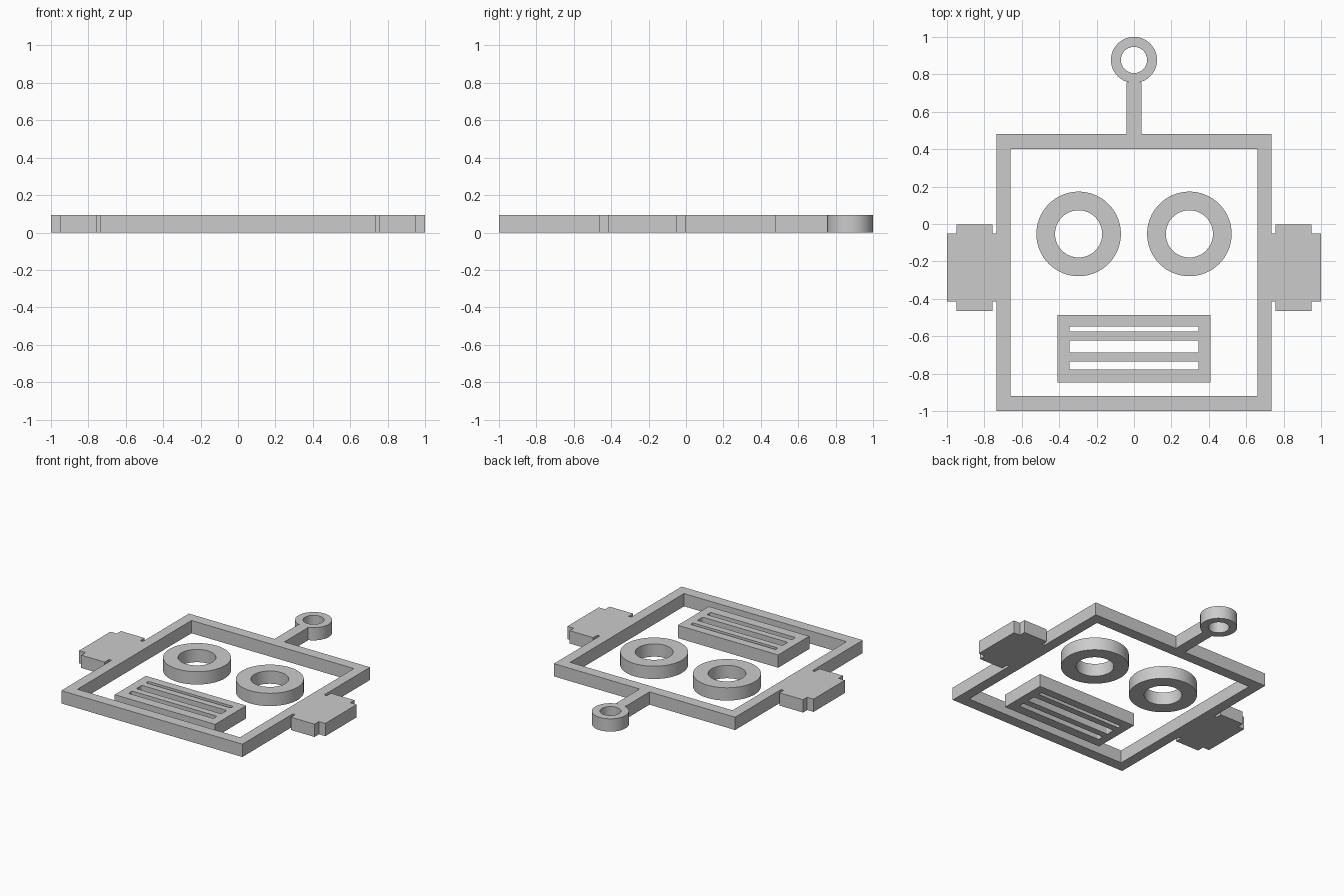
import bpy, bmesh, math

if "Cube" in bpy.data.objects:
    bpy.data.objects.remove(bpy.data.objects["Cube"])

H = 0.094  # plate thickness


def rect(x0, y0, x1, y1):
    return [(x0, y0), (x1, y0), (x1, y1), (x0, y1)]


def circle(cx, cy, r, n=96):
    return [(cx + r * math.cos(2 * math.pi * i / n),
             cy + r * math.sin(2 * math.pi * i / n)) for i in range(n)]


def soft_rect(x0, y0, x1, y1, r=0.007, n=4):
    pts = []
    corners = [(x1 - r, y1 - r), (x0 + r, y1 - r), (x0 + r, y0 + r), (x1 - r, y0 + r)]
    for k, (cx, cy) in enumerate(corners):
        for i in range(n + 1):
            a = math.pi / 2 * (k + i / n)
            pts.append((cx + r * math.cos(a), cy + r * math.sin(a)))
    return pts


def plate(name, loops):
    """Extrude a flat outline with holes (first loop outer, the rest holes)."""
    cu = bpy.data.curves.new(name + "_profile", 'CURVE')
    cu.dimensions = '2D'
    cu.fill_mode = 'BOTH'
    cu.extrude = H / 2
    for pts in loops:
        sp = cu.splines.new('POLY')
        sp.points.add(len(pts) - 1)
        for p, (x, y) in zip(sp.points, pts):
            p.co = (x, y, 0, 1)
        sp.use_cyclic_u = True
    tmp = bpy.data.objects.new(name + "_tmp", cu)
    bpy.context.collection.objects.link(tmp)
    dg = bpy.context.evaluated_depsgraph_get()
    me = bpy.data.meshes.new_from_object(tmp.evaluated_get(dg))
    bpy.data.objects.remove(tmp)
    bpy.data.curves.remove(cu)
    bm = bmesh.new()
    bm.from_mesh(me)
    bmesh.ops.remove_doubles(bm, verts=bm.verts, dist=1e-5)
    bmesh.ops.translate(bm, verts=bm.verts, vec=(0, 0, H / 2))
    bmesh.ops.recalc_face_normals(bm, faces=bm.faces)
    bm.to_mesh(me)
    bm.free()
    me.name = name
    ob = bpy.data.objects.new(name, me)
    bpy.context.collection.objects.link(ob)
    bpy.ops.object.select_all(action='DESELECT')
    ob.select_set(True)
    bpy.context.view_layer.objects.active = ob
    bpy.ops.object.shade_smooth_by_angle(angle=math.radians(30))
    return ob


# Head frame with stepped ears and antenna stem: right half, then mirrored
half = [(0.736, -1.0), (0.736, -0.415), (0.757, -0.415), (0.757, -0.466),
        (0.948, -0.466), (0.948, -0.415), (1.0, -0.415), (1.0, -0.052),
        (0.948, -0.052), (0.948, -0.004), (0.757, -0.004), (0.757, -0.052),
        (0.736, -0.052), (0.736, 0.481), (0.04, 0.481), (0.04, 0.757)]
outline = half + [(-x, y) for x, y in reversed(half)]
plate("head_frame", [outline, rect(-0.66, -0.92, 0.66, 0.402)])

# Antenna ring
plate("antenna_ring", [circle(0, 0.877, 0.123), circle(0, 0.877, 0.07)])

# Eyes
for side, x in (("left", -0.296), ("right", 0.296)):
    plate(side + "_eye", [circle(x, -0.053, 0.226), circle(x, -0.053, 0.126)])

# Mouth grille with three slots
slots = [(-0.576, -0.548), (-0.687, -0.624), (-0.778, -0.735)]
plate("mouth_grille", [rect(-0.408, -0.848, 0.408, -0.487)]
      + [soft_rect(-0.345, a, 0.345, b) for a, b in slots])
